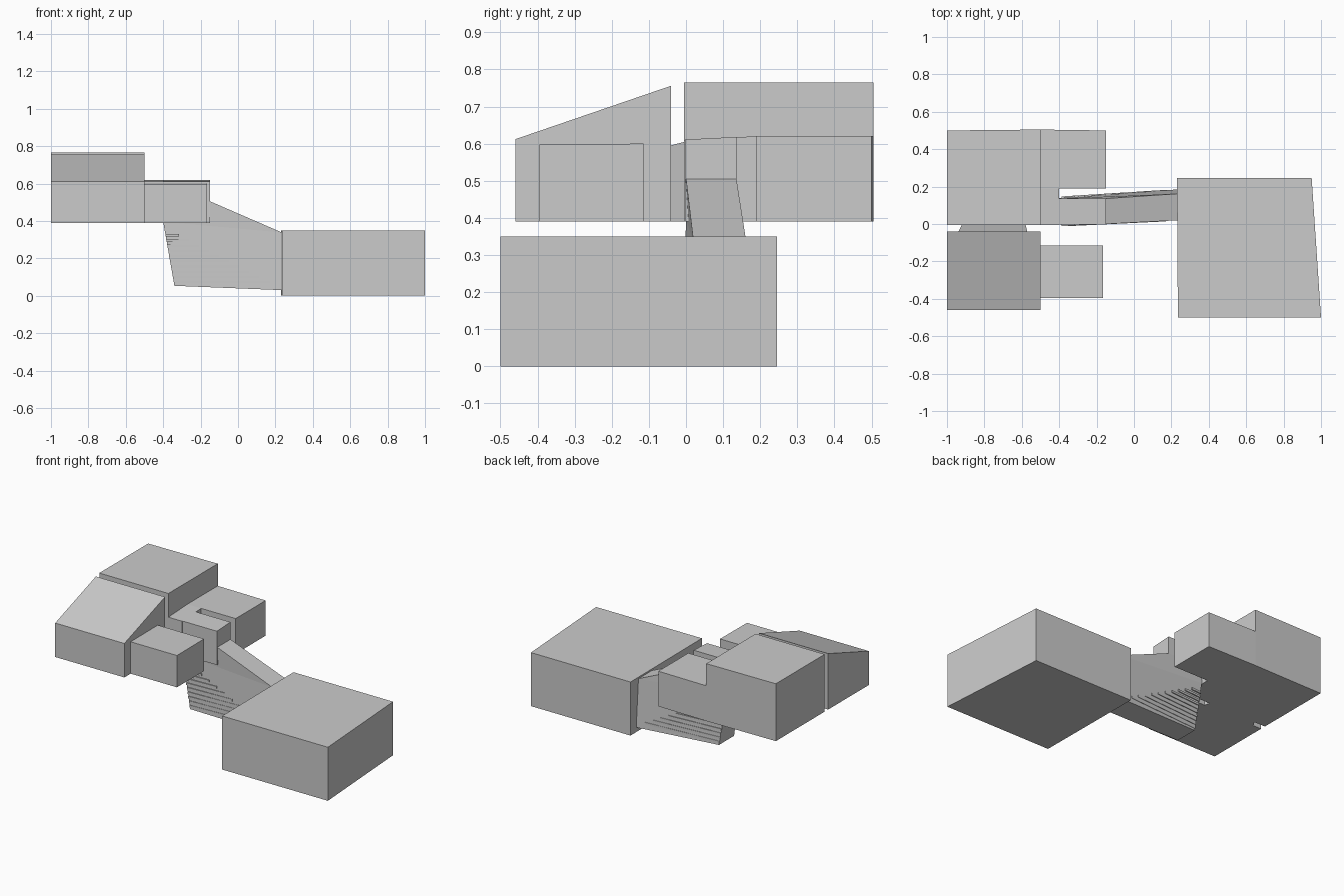
import bpy, bmesh


def hexa(name, low, high):
    """Closed six-sided block from four lower and four upper corners."""
    bm = bmesh.new()
    v = [bm.verts.new(p) for p in low + high]
    for f in [(0, 1, 2, 3), (4, 5, 6, 7), (0, 1, 5, 4), (1, 2, 6, 5), (2, 3, 7, 6), (3, 0, 4, 7)]:
        bm.faces.new([v[i] for i in f])
    bmesh.ops.recalc_face_normals(bm, faces=bm.faces)
    me = bpy.data.meshes.new(name)
    bm.to_mesh(me)
    bm.free()
    ob = bpy.data.objects.new(name, me)
    bpy.context.collection.objects.link(ob)
    return ob


def block(name, plan, z0, tops):
    """Upright block: plan corners, floor height, top height per corner."""
    return hexa(name, [(x, y, z0) for x, y in plan],
                [(x, y, t) for (x, y), t in zip(plan, tops)])


def rect(x0, x1, y0, y1):
    return [(x0, y0), (x1, y0), (x1, y1), (x0, y1)]


# Lower hall with one skewed end
block("lower_hall", [(0.235, -0.5), (1.0, -0.5), (0.95, 0.245), (0.23, 0.245)], 0, [0.35] * 4)

# Upper rooms: tall back room, sloped-roof front room
block("back_room", [(-1, -0.005), (-0.5, -0.005), (-0.5, 0.505), (-1, 0.5)], 0.39, [0.765] * 4)
block("front_room", rect(-1, -0.5, -0.46, -0.04), 0.39, [0.612, 0.612, 0.756, 0.756])
block("room_link", [(-0.94, -0.042), (-0.57, -0.042), (-0.58, -0.004), (-0.92, -0.004)],
      0.39, [0.595, 0.595, 0.605, 0.605])

# Lower annexes around the narrow courtyard slot
block("front_annex", rect(-0.5, -0.165, -0.395, -0.115), 0.39, [0.598, 0.598, 0.6, 0.6])
block("back_annex", [(-0.5, 0.19), (-0.15, 0.19), (-0.15, 0.5), (-0.5, 0.505)], 0.39, [0.62] * 4)
block("annex_link", rect(-0.5, -0.4, -0.005, 0.19), 0.39, [0.61, 0.61, 0.62, 0.62])
block("stair_lobby", rect(-0.4, -0.15, -0.003, 0.136), 0.39, [0.611, 0.611, 0.618, 0.618])

# Sloping stair passage: underside, then ceiling
hexa("stair_passage_lower",
     [(-0.34, -0.008, 0.053), (0.235, 0.02, 0.03), (0.235, 0.185, 0.03), (-0.34, 0.145, 0.053)],
     [(-0.4, 0, 0.395), (0.235, 0.02, 0.338), (0.235, 0.162, 0.338), (-0.4, 0.138, 0.395)])
hexa("stair_passage_roof",
     [(-0.4, 0, 0.395), (0.235, 0.02, 0.338), (0.235, 0.162, 0.338), (-0.4, 0.138, 0.395)],
     [(-0.4, 0, 0.505), (-0.15, 0, 0.505), (-0.15, 0.136, 0.505), (-0.4, 0.136, 0.505)])

# Stair treads just breaking through the passage walls
steps = 10
for i in range(steps):
    z = 0.065 + 0.028 * i
    x0 = -0.341 - 0.06 * (z - 0.053) / 0.342
    x1 = 0.17 - 0.054 * i
    t = (x1 - x0) / 0.575
    a, b = -0.011, -0.011 + 0.028 * t
    c, d = 0.147, 0.147 + 0.04 * t
    block("stair_step_%02d" % i, [(x0, a), (x1, b), (x1, d), (x0, c)], z, [z + 0.014] * 4)
